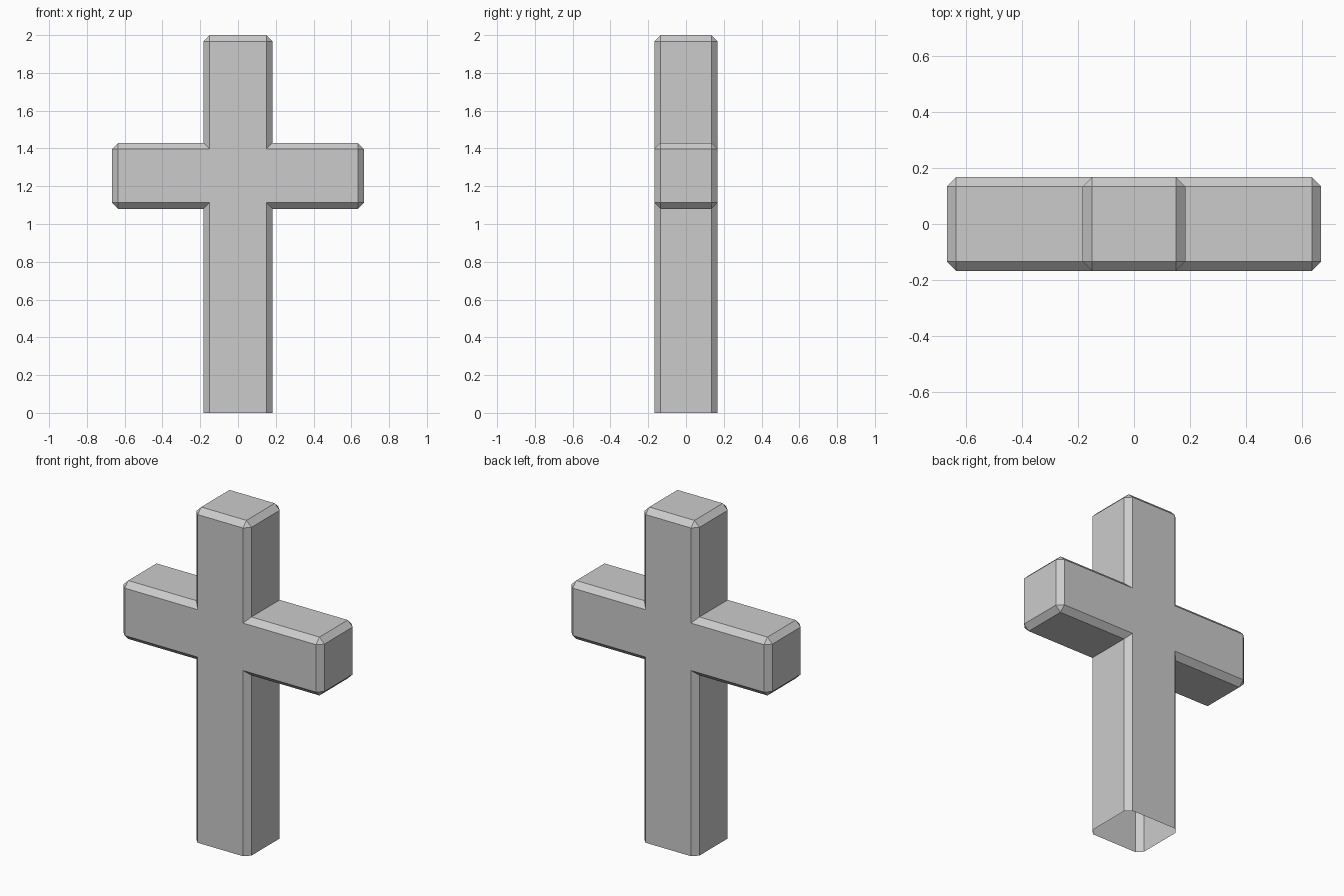
import bpy, bmesh

if "Cube" in bpy.data.objects:
    bpy.data.objects.remove(bpy.data.objects["Cube"])

W, ARM, D = 0.183, 0.667, 0.167      # half widths of post and arms, half depth
Z0, Z1, TOP = 1.08, 1.43, 2.0        # arm underside, arm top, total height
BEVEL = 0.033

# Cross outline: right half mirrored to the left
right = [(W, 0), (W, Z0), (ARM, Z0), (ARM, Z1), (W, Z1), (W, TOP)]
outline = right + [(-x, z) for x, z in reversed(right)]

# Front face extruded to the back
bm = bmesh.new()
front = bm.faces.new([bm.verts.new((x, -D, z)) for x, z in outline])
ext = bmesh.ops.extrude_face_region(bm, geom=[front], use_keep_orig=True)
for v in ext["geom"]:
    if isinstance(v, bmesh.types.BMVert):
        v.co.y = D
bmesh.ops.recalc_face_normals(bm, faces=bm.faces[:])

# Open underside
base = [f for f in bm.faces if all(v.co.z < 1e-4 for v in f.verts)]
bmesh.ops.delete(bm, geom=base, context='FACES_ONLY')

# Flat chamfer on every outer edge; inner corners stay sharp
edges = [e for e in bm.edges if len(e.link_faces) == 2 and e.is_convex]
bmesh.ops.bevel(bm, geom=edges, offset=BEVEL, offset_type='OFFSET',
                segments=1, profile=0.5, affect='EDGES', clamp_overlap=True)

mesh = bpy.data.meshes.new("stone_cross")
bm.to_mesh(mesh)
bm.free()
bpy.context.collection.objects.link(bpy.data.objects.new("stone_cross", mesh))
